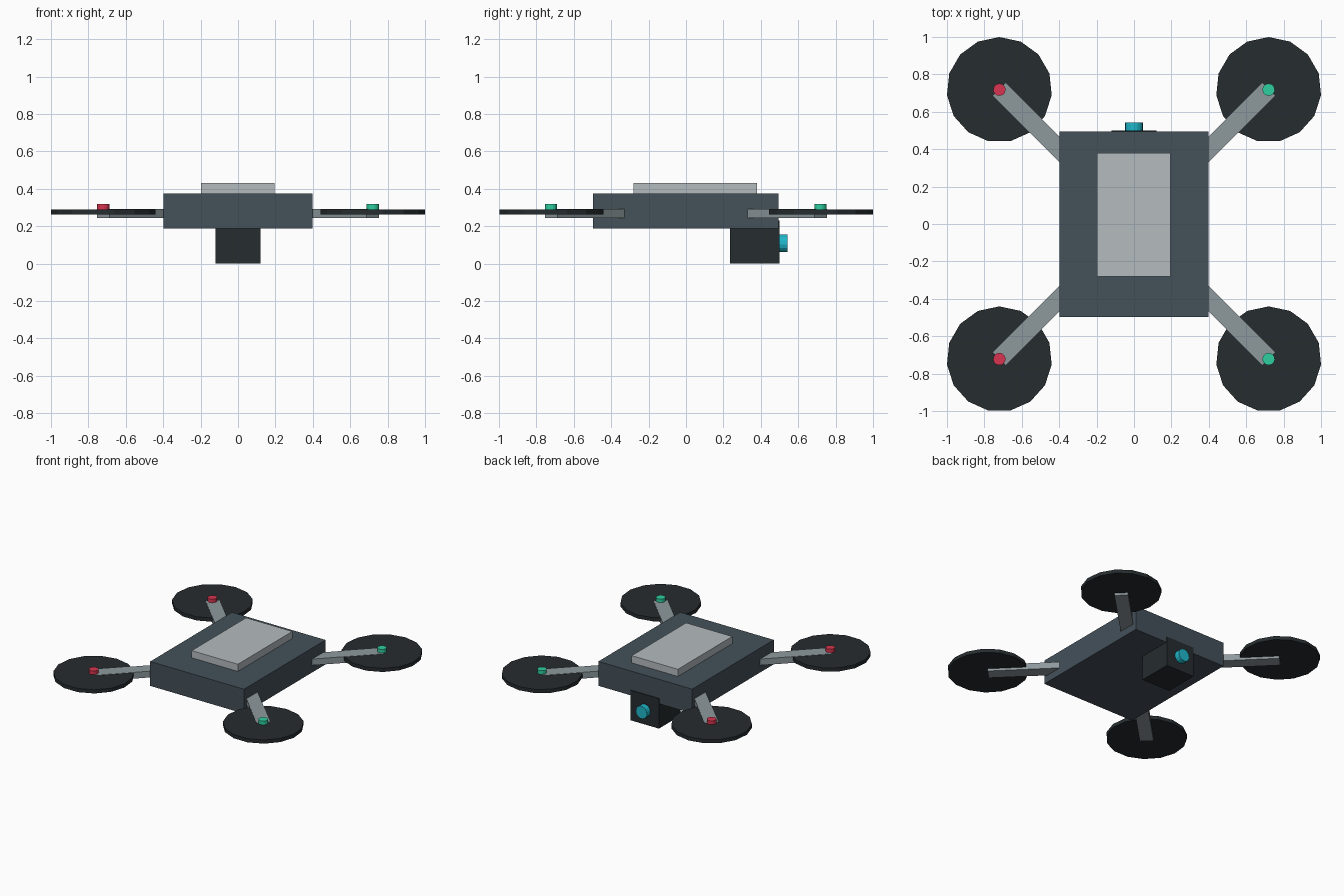
import bpy, bmesh, math
from mathutils import Matrix

if "Cube" in bpy.data.objects:
    bpy.data.objects.remove(bpy.data.objects["Cube"])


def material(name, rgb):
    m = bpy.data.materials.new(name)
    m.diffuse_color = (*rgb, 1)
    m.use_nodes = True
    m.node_tree.nodes["Principled BSDF"].inputs["Base Color"].default_value = m.diffuse_color
    return m


SLATE = material("slate", (0.058, 0.082, 0.102))
BLACK = material("black", (0.019, 0.025, 0.028))
STEEL = material("steel", (0.27, 0.32, 0.34))
PALE = material("pale", (0.46, 0.50, 0.52))
RED = material("red", (0.69, 0.036, 0.08))
GREEN = material("green", (0.028, 0.62, 0.35))
CYAN = material("cyan", (0.014, 0.48, 0.60))


def finish(name, bm, mat):
    mesh = bpy.data.meshes.new(name)
    bm.to_mesh(mesh)
    bm.free()
    mesh.materials.append(mat)
    ob = bpy.data.objects.new(name, mesh)
    bpy.context.collection.objects.link(ob)
    return ob


def box(name, lo, hi, mat, turn=0):
    """Box from corner to corner, then turned about the z axis."""
    bm = bmesh.new()
    size = [b - a for a, b in zip(lo, hi)]
    mid = [(a + b) / 2 for a, b in zip(lo, hi)]
    bmesh.ops.create_cube(bm, size=1, matrix=Matrix.Rotation(turn, 4, 'Z')
                          @ Matrix.Translation(mid) @ Matrix.Diagonal((*size, 1)))
    return finish(name, bm, mat)


def disc(name, centre, radius, depth, sides, mat, tilt=0):
    """Flat-sided cylinder, tilted about the x axis."""
    bm = bmesh.new()
    bmesh.ops.create_cone(bm, cap_ends=True, segments=sides, radius1=radius,
                          radius2=radius, depth=depth,
                          matrix=Matrix.Translation(centre) @ Matrix.Rotation(tilt, 4, 'X'))
    return finish(name, bm, mat)


# Body and top cover
box("body", (-0.398, -0.496, 0.188), (0.398, 0.494, 0.375), SLATE)
box("top_cover", (-0.197, -0.28, 0.37), (0.195, 0.38, 0.43), PALE)

# Camera slung under the body
box("camera_housing", (-0.12, 0.236, 0), (0.12, 0.5, 0.23), BLACK)
disc("camera_lens", (0, 0.518, 0.108), 0.048, 0.048, 15, CYAN, math.pi / 2)

# Four arms, each with a rotor disc and a coloured hub
HUB = 0.72
for sx, side in ((-1, "left"), (1, "right")):
    for sy, end in ((-1, "front"), (1, "back")):
        tag = f"{end}_{side}"
        y = sy * HUB - 0.002
        box(f"{tag}_arm", (0.45, -0.048, 0.243), (HUB * math.sqrt(2), 0.048, 0.291),
            STEEL, math.atan2(sy, sx))
        disc(f"{tag}_rotor", (sx * HUB, y, 0.275), 0.2815, 0.028, 15, BLACK)
        disc(f"{tag}_hub", (sx * HUB, y, 0.3), 0.033, 0.036, 15, RED if sx < 0 else GREEN)
